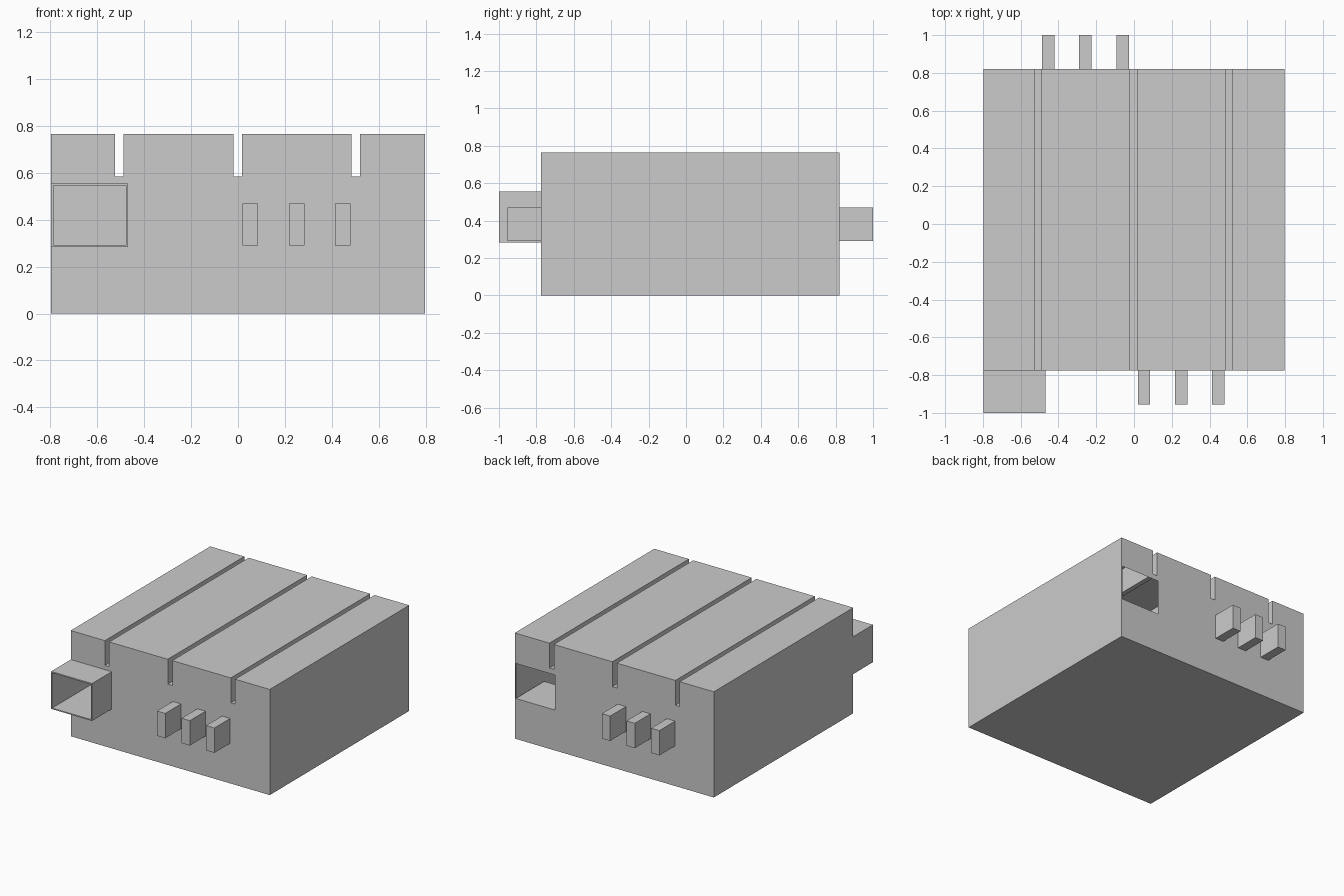
import bpy, bmesh

if "Cube" in bpy.data.objects:
    bpy.data.objects.remove(bpy.data.objects["Cube"])

X, Y0, Y1, H = 0.797, -0.775, 0.82, 0.765
SLOTS = [(-0.524, -0.489), (-0.02, 0.016), (0.485, 0.52)]
SLOT_Z = 0.585


def finish(bm, name):
    bmesh.ops.recalc_face_normals(bm, faces=bm.faces[:])
    me = bpy.data.meshes.new(name)
    bm.to_mesh(me)
    bm.free()
    ob = bpy.data.objects.new(name, me)
    bpy.context.collection.objects.link(ob)
    return ob


def box(name, x0, x1, y0, y1, z0, z1):
    bm = bmesh.new()
    bmesh.ops.create_cube(bm, size=1)
    for v in bm.verts:
        v.co = (x0 + (v.co.x + 0.5) * (x1 - x0),
                y0 + (v.co.y + 0.5) * (y1 - y0),
                z0 + (v.co.z + 0.5) * (z1 - z0))
    return finish(bm, name)


def rect(x0, x1, z0, z1):
    return [(x0, z0), (x1, z0), (x1, z1), (x0, z1)]


def loop(bm, pts, y):
    vs = [bm.verts.new((x, y, z)) for x, z in pts]
    es = [bm.edges.new((vs[i - 1], vs[i])) for i in range(len(vs))]
    return vs, es


def bridge(bm, a, b):
    for i in range(len(a)):
        bm.faces.new((a[i - 1], a[i], b[i], b[i - 1]))


# Hollow housing: slotted profile, with one port opening in each end panel
profile = [(-X, 0), (-X, H)]
for a, b in SLOTS:
    profile += [(a, H), (a, SLOT_Z), (b, SLOT_Z), (b, H)]
profile += [(X, H), (X, 0)]

bm = bmesh.new()
rings = []
for y, hole in ((Y0, rect(-0.788, -0.477, 0.292, 0.546)),
                (Y1, rect(0.477, 0.788, 0.292, 0.546))):
    outer, oe = loop(bm, profile, y)
    _, ie = loop(bm, hole, y)
    bmesh.ops.triangle_fill(bm, edges=oe + ie, use_beauty=True,
                            normal=(0, 1, 0))
    rings.append(outer)
bridge(bm, *rings)
finish(bm, "housing")

# Rear port ledge inside the housing
box("rear_port_ledge", 0.475, 0.79, 0.495, Y1 - 0.001, 0.283, 0.292)

# Front duct: thin open rectangular tube reaching into the housing
bm = bmesh.new()
outer_pts = rect(-X, -0.469, 0.284, 0.555)
inner_pts = rect(-0.788, -0.477, 0.292, 0.546)
ends = []
for y in (-1.0, -0.45):
    o, _ = loop(bm, outer_pts, y)
    i, _ = loop(bm, inner_pts, y)
    bridge(bm, o, i)
    ends.append((o, i))
bridge(bm, ends[0][0], ends[1][0])
bridge(bm, ends[0][1], ends[1][1])
finish(bm, "front_duct")

# Connector pegs, three on each end
for n in range(3):
    dx = 0.197 * n
    box(f"front_peg_{n + 1}", 0.02 + dx, 0.086 + dx, -0.955, Y0, 0.29, 0.47)
    box(f"rear_peg_{n + 1}", -0.487 + dx, -0.421 + dx, Y1, 1.0, 0.29, 0.47)
